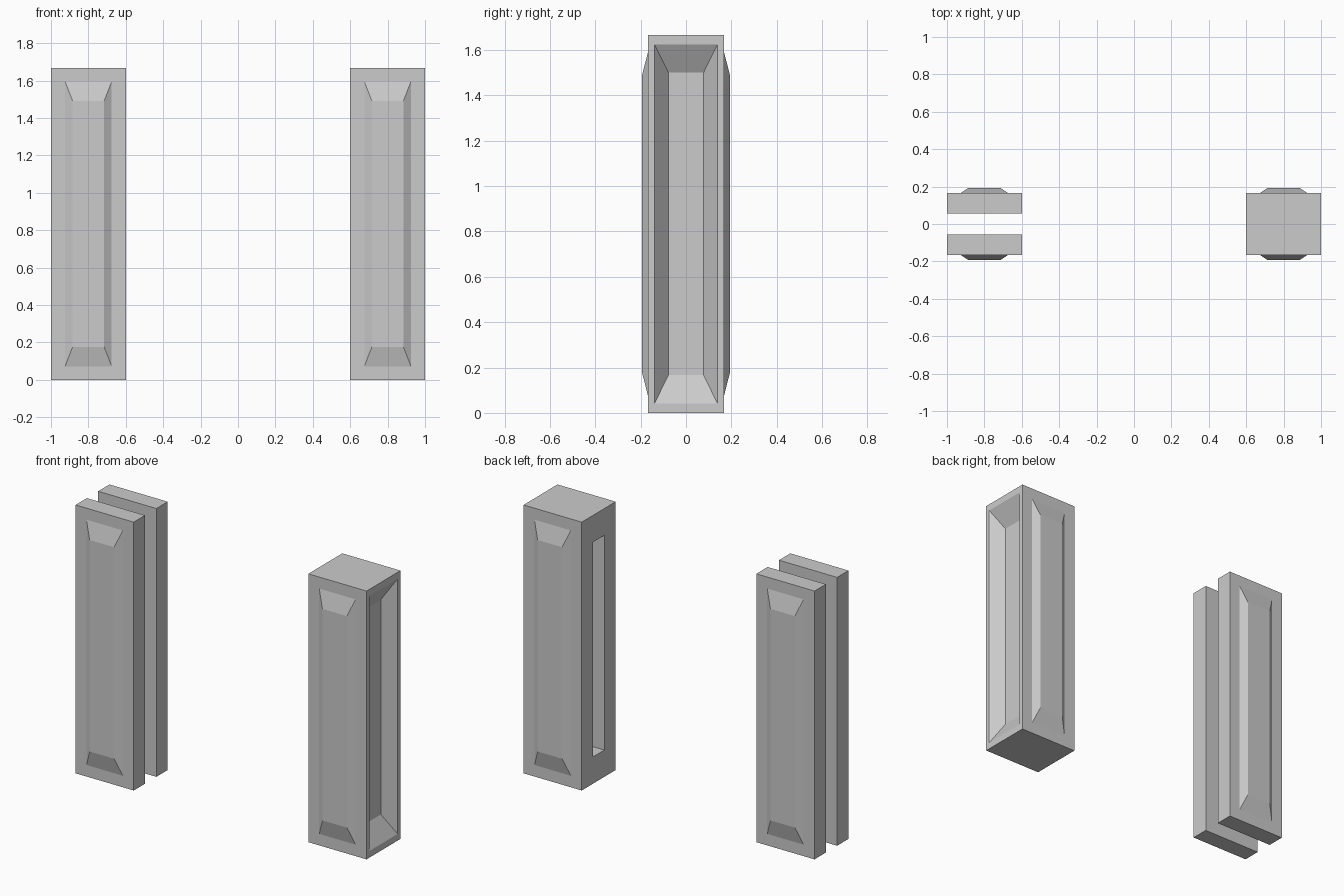
import bpy, bmesh
from mathutils import Vector

if "Cube" in bpy.data.objects:
    bpy.data.objects.remove(bpy.data.objects["Cube"])

H = 1.667      # post height
W = 0.4        # post width along x
T = 0.333      # post thickness along y
GAP = 0.111    # width of the panel slot


def step(bm, face, half_w, half_h, offset):
    """Extrude a side face, resize it about its centre and push it along its normal."""
    normal = face.normal.copy()
    new = bmesh.ops.extrude_discrete_faces(bm, faces=[face])["faces"][0]
    c = new.calc_center_median()
    along = Vector((0, 0, 1)).cross(normal)
    for v in new.verts:
        d = v.co - c
        side = half_w if d.dot(along) > 0 else -half_w
        up = half_h if d.z > 0 else -half_h
        v.co = c + along * side + Vector((0, 0, up)) + normal * offset
    return new


def side_face(bm, direction):
    bm.normal_update()
    return max(bm.faces, key=lambda f: f.normal.dot(direction) + 0.01 * f.calc_area())


def profile(bm, direction, steps):
    face = side_face(bm, Vector(direction))
    normal = face.normal.copy()
    for s in steps:
        face.normal = normal
        face = step(bm, face, *s)


def block(name, x, y0, y1, features):
    bm = bmesh.new()
    bmesh.ops.create_cube(bm, size=1)
    for v in bm.verts:
        v.co = Vector((x + v.co.x * W, (y0 + y1) / 2 + v.co.y * (y1 - y0), (v.co.z + 0.5) * H))
    for direction, steps in features:
        profile(bm, direction, steps)
    bmesh.ops.recalc_face_normals(bm, faces=bm.faces)
    mesh = bpy.data.meshes.new(name)
    bm.to_mesh(mesh)
    bm.free()
    bpy.context.collection.objects.link(bpy.data.objects.new(name, mesh))


# each step: half width, half height, outward offset
raised_panel = [(0.125, 0.762, 0), (0.084, 0.657, 0.027)]
bevelled_recess = [(0.139, 0.792, 0), (0.0775, 0.667, -0.073)]
slot = [(GAP / 2, 0.667, 0), (GAP / 2, 0.667, -0.2)]
FRONT, BACK, LEFT, RIGHT = (0, -1, 0), (0, 1, 0), (-1, 0, 0), (1, 0, 0)

# split post: two plates with an open gap
block("split_post_front", -0.8, -T / 2, -GAP / 2, [(FRONT, raised_panel)])
block("split_post_back", -0.8, GAP / 2, T / 2, [(BACK, raised_panel)])

# end post: slot on the inner side, recess on the outer side
block("end_post", 0.8, -T / 2, T / 2,
      [(FRONT, raised_panel), (BACK, raised_panel), (RIGHT, bevelled_recess), (LEFT, slot)])
